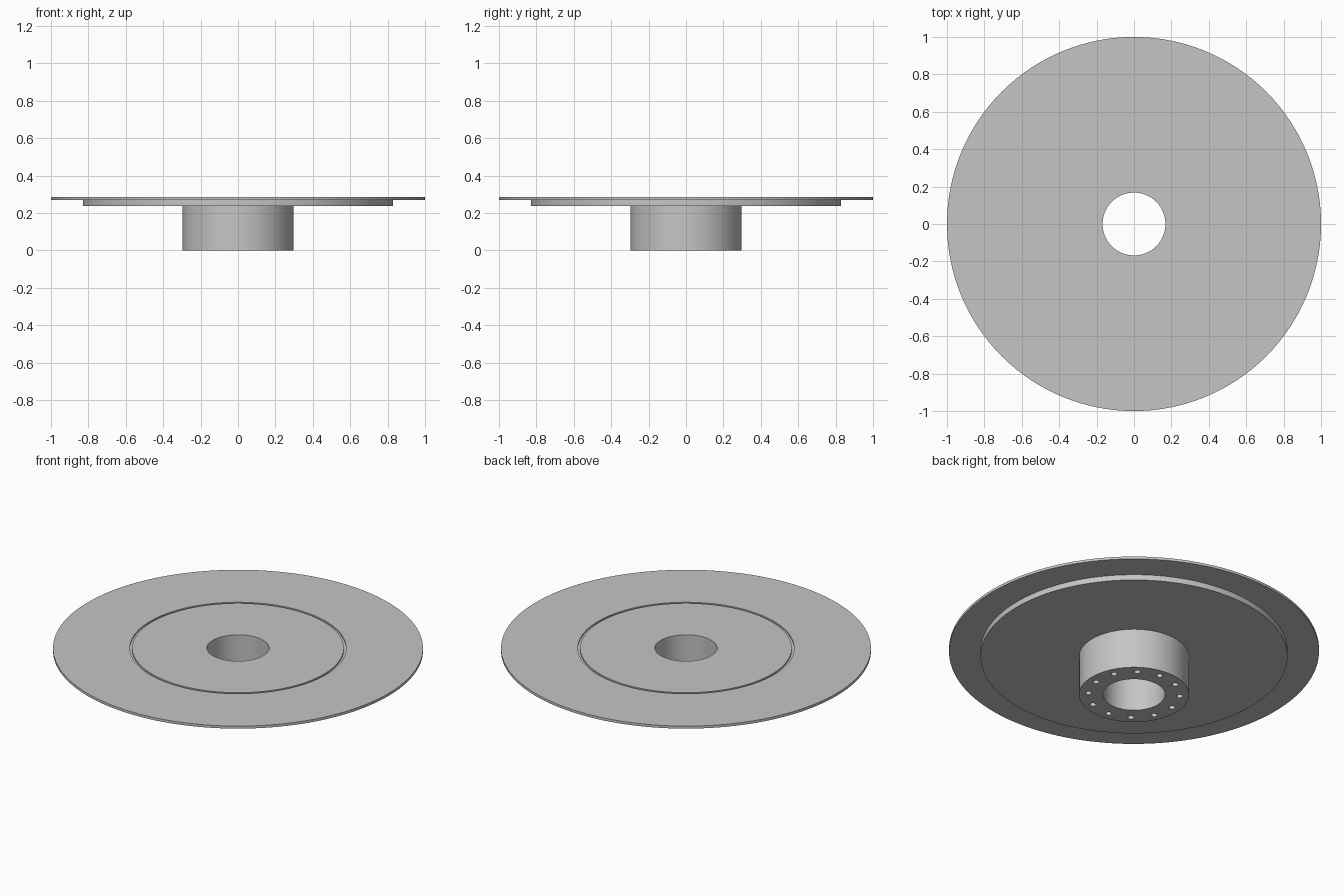
import bpy, bmesh, math
from mathutils import Matrix

if "Cube" in bpy.data.objects:
    bpy.data.objects.remove(bpy.data.objects["Cube"], do_unlink=True)

SEGMENTS = 128
TOP, DISC_BOTTOM, STEP_BOTTOM = 0.285, 0.27, 0.237
DISC_R, STEP_R, HUB_R, BORE_R = 1.0, 0.83, 0.297, 0.168
GROOVE_OUT, GROOVE_IN, GROOVE_Z = 0.585, 0.572, 0.277

grey = bpy.data.materials.new("machined grey")
grey.use_nodes = True
colour = (0.56, 0.56, 0.56, 1)
grey.diffuse_color = colour
grey.node_tree.nodes["Principled BSDF"].inputs["Base Color"].default_value = colour


def add_object(name, bm):
    bmesh.ops.recalc_face_normals(bm, faces=bm.faces)
    mesh = bpy.data.meshes.new(name)
    bm.to_mesh(mesh)
    bm.free()
    mesh.materials.append(grey)
    obj = bpy.data.objects.new(name, mesh)
    bpy.context.collection.objects.link(obj)
    return obj


def lathe(name, profile):
    """Revolve a closed (radius, height) outline around z."""
    bm = bmesh.new()
    rings = []
    for r, z in profile:
        rings.append([bm.verts.new((r * math.cos(math.tau * i / SEGMENTS),
                                    r * math.sin(math.tau * i / SEGMENTS), z))
                      for i in range(SEGMENTS)])
    for a, b in zip(rings, rings[1:] + rings[:1]):
        for i in range(SEGMENTS):
            j = (i + 1) % SEGMENTS
            bm.faces.new((a[i], a[j], b[j], b[i]))
    return add_object(name, bm)


# Turned body: bored hub, stepped plate and thin disc with a fine top groove
body = lathe("flanged_disc", [
    (BORE_R, 0), (HUB_R, 0), (HUB_R, STEP_BOTTOM),
    (STEP_R, STEP_BOTTOM), (STEP_R, DISC_BOTTOM),
    (DISC_R, DISC_BOTTOM), (DISC_R, TOP),
    (GROOVE_OUT, TOP), (GROOVE_OUT, GROOVE_Z),
    (GROOVE_IN, GROOVE_Z), (GROOVE_IN, TOP), (BORE_R, TOP)])

# Ring of twelve blind bolt holes in the hub's lower face
bm = bmesh.new()
for i in range(12):
    turn = Matrix.Rotation(math.radians(24 + 30 * i), 4, 'Z')
    bmesh.ops.create_cone(bm, cap_ends=True, segments=24, radius1=0.017,
                          radius2=0.017, depth=0.2,
                          matrix=turn @ Matrix.Translation((0.247, 0, 0)))
cutter = add_object("bolt_hole_cutter", bm)
cutter.hide_render = True

drill = body.modifiers.new("bolt_holes", 'BOOLEAN')
drill.operation = 'DIFFERENCE'
drill.solver = 'EXACT'
drill.object = cutter
bpy.ops.object.select_all(action='DESELECT')
body.select_set(True)
bpy.context.view_layer.objects.active = body
bpy.ops.object.modifier_apply(modifier=drill.name)
bpy.data.objects.remove(cutter, do_unlink=True)

# Smooth round walls, crisp machined edges
bpy.ops.object.shade_smooth_by_angle(angle=math.radians(30))
